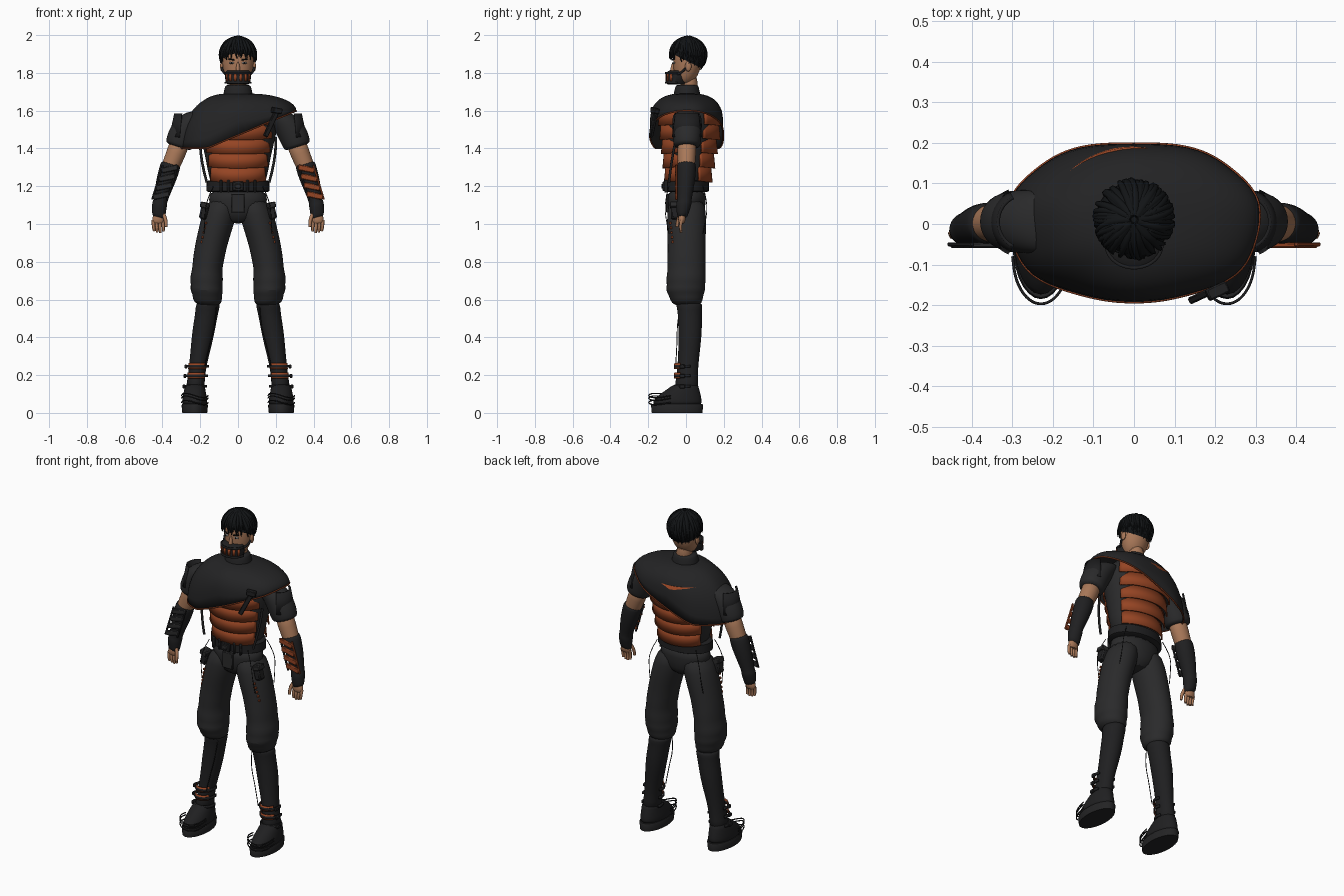
import bpy, bmesh, math, random
from math import sin, cos, pi, radians
from mathutils import Vector, Matrix

cube = bpy.data.objects.get("Cube")
if cube:
    bpy.data.objects.remove(cube)
random.seed(4)


def material(name, rgb):
    m = bpy.data.materials.new(name)
    m.use_nodes = True
    m.diffuse_color = (*rgb, 1)
    m.node_tree.nodes["Principled BSDF"].inputs["Base Color"].default_value = (*rgb, 1)
    return m


CLOTH = material("charcoal cloth", (0.023, 0.023, 0.024))
CAPE = material("cape black", (0.017, 0.017, 0.018))
LEATHER = material("black leather", (0.014, 0.014, 0.015))
ORANGE = material("burnt orange", (0.30, 0.058, 0.017))
SKIN = material("skin", (0.40, 0.19, 0.10))
HAIR = material("hair black", (0.006, 0.007, 0.008))
WHITE = material("eye white", (0.5, 0.47, 0.43))


def finish(name, bm, mat, subsurf=0, thick=0, angle=50):
    bmesh.ops.recalc_face_normals(bm, faces=bm.faces)
    me = bpy.data.meshes.new(name)
    bm.to_mesh(me)
    bm.free()
    ob = bpy.data.objects.new(name, me)
    bpy.context.collection.objects.link(ob)
    me.materials.append(mat)
    if thick:
        ob.modifiers.new("thickness", "SOLIDIFY").thickness = thick
    if subsurf:
        ob.modifiers.new("rounding", "SUBSURF").levels = subsurf
        ob.modifiers["rounding"].render_levels = subsurf
    bpy.context.view_layer.objects.active = ob
    bpy.ops.object.select_all(action="DESELECT")
    ob.select_set(True)
    bpy.ops.object.shade_smooth_by_angle(angle=radians(angle))
    return ob


def skin_grid(bm, rows, closed=True):
    for a, b in zip(rows, rows[1:]):
        n = len(a)
        for i in range(n if closed else n - 1):
            bm.faces.new((a[i], a[(i + 1) % n], b[(i + 1) % n], b[i]))


def loft(name, mat, rings, side=1, tilt=0, subsurf=1, n=18, angle=50):
    """Rings are (x, y, z, half width, half depth), each tipped about y."""
    bm, rows = bmesh.new(), []
    for x, y, z, a, b in rings:
        rows.append([bm.verts.new((side * (x + a * cos(t) * cos(tilt)), y + b * sin(t),
                                   z + a * cos(t) * sin(tilt)))
                     for t in (2 * pi * i / n for i in range(n))])
    skin_grid(bm, rows)
    bm.faces.new(rows[0])
    bm.faces.new(rows[-1])
    return finish(name, bm, mat, subsurf, angle=angle)


def arc(name, mat, centre, z0, z1, low, high, start, end, sag=0, thick=0.008, n=20):
    """Curved plate; angle zero faces the front."""
    bm, rows = bmesh.new(), []
    for z, (rx, ry) in ((z0, low), (z1, high)):
        rows.append([bm.verts.new((centre[0] + rx * sin(t), centre[1] - ry * cos(t),
                                   z - sag * abs(cos(t))))
                     for t in (radians(start + (end - start) * i / n) for i in range(n + 1))])
    skin_grid(bm, rows, closed=False)
    return finish(name, bm, mat, thick=thick)


def box(name, mat, loc, size, rot=(0, 0, 0), bevel=0.004):
    bm = bmesh.new()
    bmesh.ops.create_cube(bm, size=1, matrix=Matrix.Diagonal((*size, 1)))
    ob = finish(name, bm, mat, angle=30)
    ob.location, ob.rotation_euler = loc, [radians(r) for r in rot]
    if bevel:
        ob.modifiers.new("bevel", "BEVEL").width = min(bevel, min(size) * 0.4)
    return ob


def ball(name, mat, loc, size):
    bm = bmesh.new()
    bmesh.ops.create_uvsphere(bm, u_segments=20, v_segments=12, radius=1,
                              matrix=Matrix.Translation(loc) @ Matrix.Diagonal((*size, 1)))
    return finish(name, bm, mat)


def cords(name, mat, paths, radius, taper=0, cyclic=False):
    cu = bpy.data.curves.new(name, "CURVE")
    cu.dimensions, cu.bevel_depth, cu.bevel_resolution = "3D", radius, 1
    cu.resolution_u, cu.use_fill_caps = 3, True
    for path in paths:
        sp = cu.splines.new("NURBS")
        sp.points.add(len(path) - 1)
        for i, (p, v) in enumerate(zip(sp.points, path)):
            p.co = (*v, 1)
            p.radius = 1 - taper * (i / (len(path) - 1)) ** 2
        sp.order_u, sp.use_endpoint_u, sp.use_cyclic_u = 3, not cyclic, cyclic
    cu.materials.append(mat)
    bpy.context.collection.objects.link(bpy.data.objects.new(name, cu))


# Torso, with overlapping orange plates front and back
loft("vest", CLOTH, [(0, 0.01, 1.18, .148, .10), (0, 0.01, 1.3, .163, .115), (0, 0.015, 1.4, .185, .13),
                     (0, 0.02, 1.5, .21, .148), (0, 0.02, 1.58, .22, .15), (0, 0.015, 1.65, .15, .11),
                     (0, 0.01, 1.69, .07, .065)], n=24)
for k in range(5):
    z = 1.235 + 0.075 * k
    rx, ry = 0.155 + 0.012 * k, 0.119 + 0.011 * k
    for label, turn in (("front", 0), ("back", 180)):
        arc(f"{label}_plate_{k}", ORANGE, (0, 0.012 + 0.003 * k), z, z + 0.085, (rx + .01, ry + .01),
            (rx + .004, ry + .002), turn - 64, turn + 64, sag=0.015)

# Cape: a dome with a slanting hem and orange trim
bm, rows, hem = bmesh.new(), [], []
for j in range(15):
    u, row = j / 14 * pi / 2, []
    for i in range(64):
        a = 2 * pi * i / 64
        c, s = cos(a), sin(a)
        ex, ey = 0.308 * math.copysign(abs(c) ** .9, c), 0.195 * math.copysign(abs(s) ** .9, s)
        low = max(1.40, 1.47 + 0.42 * ex)
        r = (0.22 + 0.78 * sin(u)) * (1 + 0.012 * sin(7 * a) * sin(u))
        z = low + (1.69 - low) * max(cos(u), 0) ** (0.5 + 0.5 * abs(c))
        row.append(bm.verts.new((ex * r, 0.005 + ey * r, z)))
    rows.append(row)
skin_grid(bm, rows)
hem = [tuple(v.co) for v in rows[-1]]
finish("cape", bm, CAPE, thick=0.006, angle=70)
cords("cape_trim", ORANGE, [hem], 0.004, cyclic=True)
loft("collar", CAPE, [(0, .005, 1.66, .088, .08), (0, .005, 1.69, .078, .07), (0, .005, 1.73, .07, .063),
                      (0, .005, 1.738, .063, .056)])
box("cape_clasp_strap", LEATHER, (.175, -.172, 1.53), (.026, .018, .15), (0, 27, 25))
box("cape_clasp", LEATHER, (.205, -.165, 1.60), (.055, .03, .03), (0, 10, 25))

# Belt and hips
loft("hips", CLOTH, [(0, .003, 1.0, .06, .07), (0, .003, 1.06, .145, .098), (0, .003, 1.13, .16, .104),
                     (0, .005, 1.19, .152, .104)])
loft("belt", LEATHER, [(0, .005, 1.17, .158, .108), (0, .005, 1.175, .168, .117), (0, .005, 1.225, .166, .116),
                       (0, .005, 1.23, .156, .106)], subsurf=0, n=32)
box("buckle", LEATHER, (0, -.115, 1.2), (.06, .02, .05))
box("buckle_centre", CLOTH, (0, -.127, 1.2), (.03, .008, .025))
box("fly_flap", CLOTH, (0, -.098, 1.11), (.07, .014, .10))
for x in (-.09, .09, -.05, .05):
    box("belt_loop", CLOTH, (x, -.106, 1.2), (.014, .018, .068))

# Neck, head and face
loft("neck", SKIN, [(0, .015, 1.68, .05, .05), (0, .018, 1.8, .048, .05)])
loft("head", SKIN, [(0, -.015, 1.738, .03, .03), (0, -.01, 1.752, .052, .048), (0, 0, 1.785, .072, .064),
                    (0, .006, 1.83, .083, .074), (0, .01, 1.88, .086, .08), (0, .012, 1.93, .08, .078),
                    (0, .012, 1.96, .05, .055)])
loft("nose", SKIN, [(0, -.072, 1.80, .012, .012), (0, -.074, 1.812, .013, .012), (0, -.066, 1.86, .006, .007)])
for s in (-1, 1):
    ball("ear", SKIN, (s * .086, .012, 1.835), (.009, .017, .027))
    ball("eye", WHITE, (s * .034, -.064, 1.853), (.014, .006, .006))
    ball("pupil", HAIR, (s * .034, -.069, 1.853), (.006, .003, .006))
    box("eyebrow", HAIR, (s * .035, -.068, 1.871), (.034, .009, .007), (0, s * -10, s * 20), 0.002)
    cords("mask_strap", LEATHER, [[(s * .062, -.05, 1.79), (s * .08, -.02, 1.80), (s * .09, .015, 1.85),
                                   (s * .088, .03, 1.88)]], 0.006)

# Mask with a barred grille
loft("mask", LEATHER, [(0, -.045, 1.738, .052, .05), (0, -.05, 1.748, .066, .058), (0, -.05, 1.80, .07, .058),
                       (0, -.045, 1.812, .058, .045)], subsurf=0, n=24)
for a in range(-60, 61, 24):
    arc("mask_bar", ORANGE, (0, -.05), 1.756, 1.797, (.069, .060), (.072, .060), a - 6, a + 6, thick=.004, n=2)
for z in (1.748, 1.80):
    arc("mask_rim", LEATHER, (0, -.05), z - .005, z + .005, (.073, .062), (.073, .062), -95, 95)

# Hair: a cap under swept locks
bm = bmesh.new()
bmesh.ops.create_uvsphere(bm, u_segments=28, v_segments=18, radius=1,
                          matrix=Matrix.Translation((0, .014, 1.888)) @ Matrix.Diagonal((.094, .09, .096, 1)))
bmesh.ops.bisect_plane(bm, geom=bm.verts[:] + bm.edges[:] + bm.faces[:], plane_co=(0, 0, 1.865),
                       plane_no=(0, .5, 1), clear_inner=True)
finish("hair_cap", bm, HAIR)
locks = []
for i in range(84):
    a = 2 * pi * i / 84 + random.uniform(-.1, .1)
    back = (1 + sin(a)) / 2
    reach = 1.5 + 0.6 * back + random.uniform(-.25, .2)
    lift, drift = random.uniform(.98, 1.035), random.uniform(-.1, .5)
    path = []
    for t in (0, .2, .4, .6, .8, 1):
        phi, b = .08 + reach * t, a + drift * t
        path.append((.097 * lift * sin(phi) * cos(b), .011 + .097 * lift * sin(phi) * sin(b),
                     1.887 + .097 * lift * cos(phi)))
    locks.append(path)
cords("hair_locks", HAIR, locks, 0.0115, taper=0.85)

# Arms and legs
for s, side in ((1, "left"), (-1, "right")):
    loft(side + "_sleeve", CLOTH, [(.17, .005, 1.59, .04, .06), (.215, .005, 1.575, .065, .078),
                                   (.262, .006, 1.53, .078, .08), (.295, .006, 1.465, .08, .078),
                                   (.312, .006, 1.42, .074, .072), (.315, .006, 1.405, .068, .066)],
         s, tilt=.3)
    arc(side + "_sleeve_pad", LEATHER, (s * .27, .005), 1.46, 1.585, (.094, .088), (.068, .07), s * 25, s * 155)
    loft(side + "_upper_arm", SKIN, [(.30, .005, 1.45, .055, .052), (.33, .004, 1.37, .052, .05),
                                     (.355, .002, 1.31, .048, .046), (.37, 0, 1.27, .045, .045)], s, tilt=.35)
    loft(side + "_gauntlet", LEATHER, [(.352, .002, 1.325, .05, .048), (.358, .002, 1.31, .055, .052),
                                       (.375, 0, 1.25, .054, .052), (.397, -.005, 1.18, .045, .045),
                                       (.412, -.01, 1.12, .036, .038), (.414, -.011, 1.108, .041, .041),
                                       (.417, -.014, 1.09, .04, .04), (.42, -.018, 1.05, .037, .03),
                                       (.42, -.02, 1.03, .034, .024)], s, tilt=.25)
    loft(side + "_palm", SKIN, [(.42, -.02, 1.06, .03, .022), (.422, -.022, 1.02, .033, .02),
                                (.422, -.024, 1.0, .03, .015)], s)
    cords(side + "_fingers", SKIN, [[(s * (.397 + .017 * f), -.022, 1.02), (s * (.395 + .018 * f), -.034, .985),
                                     (s * (.395 + .016 * f), -.026, .952 + .007 * abs(f - 1.3))]
                                    for f in range(4)], 0.0095, taper=.25)
    cords(side + "_thumb", SKIN, [[(s * .395, -.03, 1.05), (s * .378, -.045, 1.02), (s * .382, -.048, .985)]],
          0.011, taper=.25)
    # Forearm guard, with orange slats on the left arm only
    for k in range(4):
        x, z = .362 + .015 * k, 1.292 - .047 * k
        box(side + "_guard_slat", ORANGE if s > 0 else CLOTH, (s * x, -.052, z), (.088, .014, .03),
            (0, s * 12, 0))
    for dx in (-.038, .042):
        box(side + "_guard_rail", ORANGE if s * dx > 0 and s > 0 else LEATHER, (s * (.385 + dx), -.05, 1.22),
            (.01, .01, .19), (0, s * -17, 0), .002)
    # Baggy trousers
    loft(side + "_trouser", CLOTH, [(.075, .003, 1.14, .075, .098), (.098, .003, 1.05, .092, .104),
                                    (.118, .003, .98, .09, .106), (.145, .003, .88, .085, .1),
                                    (.158, .003, .8, .084, .104), (.163, .003, .76, .079, .1),
                                    (.167, 0, .71, .091, .108), (.166, 0, .675, .083, .101),
                                    (.166, -.003, .65, .09, .107), (.163, 0, .62, .077, .092),
                                    (.162, .003, .6, .08, .088), (.158, .005, .565, .063, .074)], s, tilt=.05)
    loft(side + "_boot_shaft", LEATHER, [(.155, .015, .585, .06, .07), (.16, .018, .57, .066, .07),
                                         (.165, .02, .53, .061, .064), (.18, .022, .45, .061, .064),
                                         (.192, .02, .37, .057, .06), (.213, .01, .25, .046, .055),
                                         (.223, .004, .17, .046, .058), (.228, .0, .11, .055, .07)], s)
    loft(side + "_boot_foot", LEATHER, [(.229, -.047, .035, .066, .132), (.229, -.047, .06, .067, .132),
                                        (.229, -.035, .092, .063, .115), (.229, -.015, .125, .056, .085),
                                        (.227, .004, .16, .05, .06)], s, n=24)
    loft(side + "_sole", CAPE, [(.229, -.047, 0, .066, .134), (.229, -.047, .04, .07, .138),
                                (.229, -.047, .046, .066, .134)], s, subsurf=0, n=28)
    # Ankle straps and plates
    for k, z in enumerate((.14, .195, .245)):
        c = (s * (.226 - .005 * k), .002)
        arc(side + "_ankle_strap", LEATHER, c, z - .006, z + .008, (.062, .066), (.062, .066), -110, 110)
        if k:
            arc(side + "_ankle_plate", ORANGE, c, z - .012, z + .018, (.055, .066), (.053, .064), -60, 60, thick=.004)
        box(side + "_ankle_buckle", LEATHER, (c[0] + s * .06, -.02, z), (.014, .03, .022))
    cords(side + "_toe_loops", LEATHER, [[(s * .229 + .07 * cos(t), -.08 + .118 * sin(t), z + .012 * sin(t * 2))
                                          for t in (pi + pi * i / 10 for i in range(11))]
                                         for z in (.055, .078, .092)], .0035)
    # Loose cords and hip pouch
    cords(side + "_boot_cord", LEATHER, [[(s * .115, -.03, .56), (s * .118, -.047, .48), (s * .15, -.047, .36),
                                          (s * .175, -.055, .25)]], .0025)
    cords(side + "_hip_cords", LEATHER, [[(s * .13, y, 1.2), (s * .17, y * 1.25, 1.12), (s * .175, y * 1.2, 1.03),
                                          (s * .18, y, .95)] for y in (-.09, .09)], .0022)
    cords(side + "_side_strap", LEATHER, [[(s * .2, -.05, 1.46), (s * .205, -.075, 1.36), (s * .165, -.09, 1.22)]], .007)
    box(side + "_pouch", LEATHER, (s * .178, -.055, 1.07), (.04, .05, .09), (0, s * -14, 0), .008)
    box(side + "_pouch_flap", CLOTH, (s * .178, -.057, 1.1), (.045, .056, .03), (0, s * -14, 0))
    for k in range(5):
        box(side + "_thigh_stud", ORANGE, (s * (.17 + .006 * k), -.083 + .003 * k, 1.005 - .025 * k),
            (.010, .012, .013), bevel=.002)
